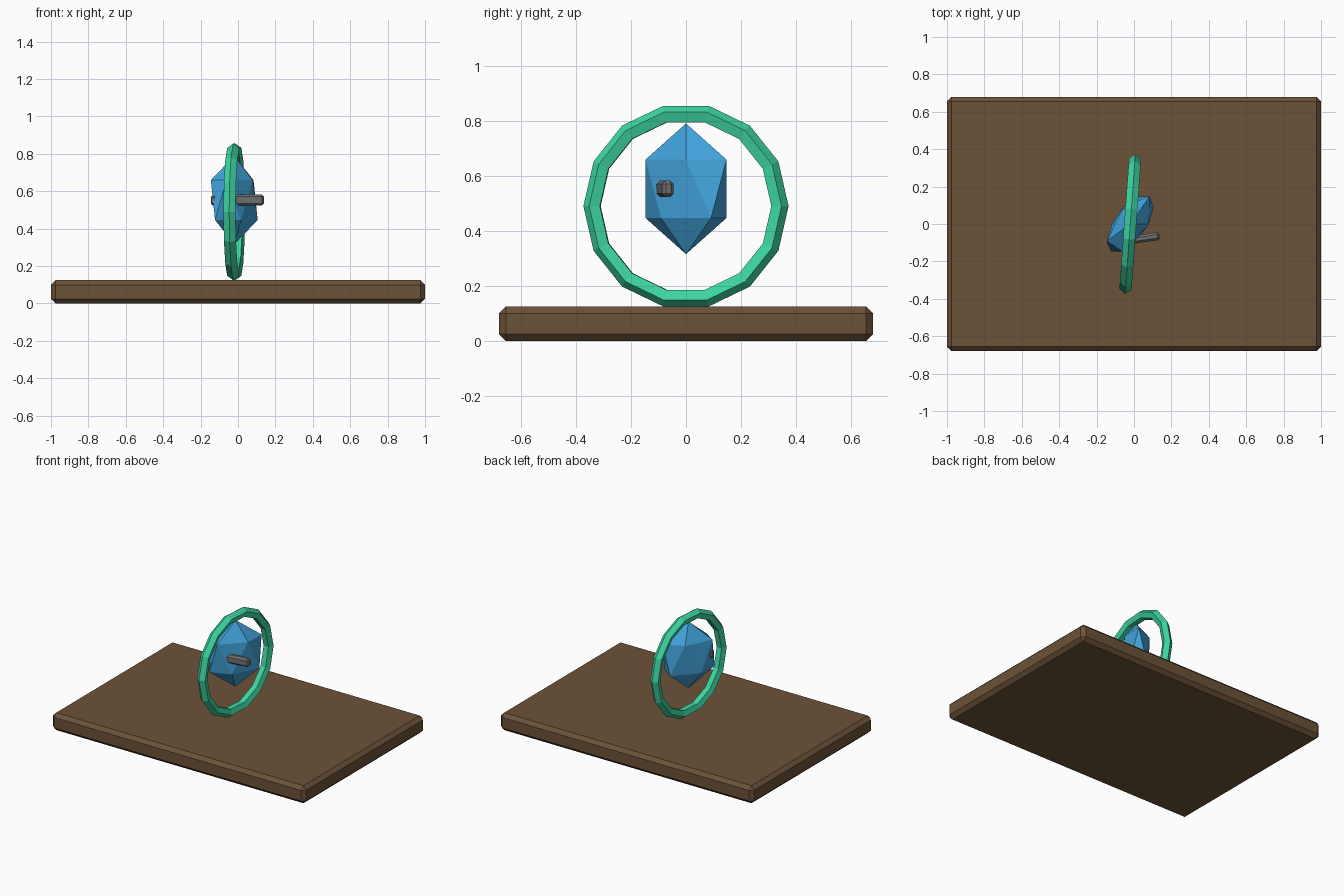
import bpy, bmesh, math
from mathutils import Matrix

if "Cube" in bpy.data.objects:
    bpy.data.objects.remove(bpy.data.objects["Cube"])


def material(name, rgb):
    m = bpy.data.materials.new(name)
    m.diffuse_color = (*rgb, 1)
    m.use_nodes = True
    m.node_tree.nodes["Principled BSDF"].inputs["Base Color"].default_value = m.diffuse_color
    return m


def add_object(name, bm, mat):
    bmesh.ops.recalc_face_normals(bm, faces=bm.faces)
    mesh = bpy.data.meshes.new(name)
    bm.to_mesh(mesh)
    bm.free()
    mesh.materials.append(mat)
    ob = bpy.data.objects.new(name, mesh)
    bpy.context.collection.objects.link(ob)
    return ob


def chamfered_box(name, size, loc, bevel, mat, turn=0):
    bm = bmesh.new()
    bmesh.ops.create_cube(bm, size=1, matrix=Matrix.Diagonal((*size, 1)))
    bmesh.ops.bevel(bm, geom=bm.edges[:], offset=bevel, segments=1, affect='EDGES')
    ob = add_object(name, bm, mat)
    ob.location = loc
    ob.rotation_euler.z = turn
    return ob


wood = material("brown wood", (0.150, 0.084, 0.040))
green = material("mint green", (0.048, 0.672, 0.360))
blue = material("crystal blue", (0.054, 0.366, 0.708))
grey = material("dark grey", (0.165, 0.165, 0.175))

# Board and short crossbar through the crystal
chamfered_box("base_board", (2, 1.36, 0.125), (0, 0, 0.0625), 0.025, wood)
chamfered_box("crossbar", (0.284, 0.042, 0.06), (-0.003, -0.084, 0.553), 0.012,
              grey, math.radians(8))

# Upright faceted ring, slightly turned
MAJOR, MINOR, R, r = 14, 5, 0.34, 0.034
bm = bmesh.new()
loops = []
for i in range(MAJOR):
    a = math.tau * i / MAJOR
    loop = []
    for j in range(MINOR):
        b = math.tau * j / MINOR
        d = R + r * math.cos(b)
        loop.append(bm.verts.new((r * math.sin(b), d * math.cos(a), d * math.sin(a))))
    loops.append(loop)
for i in range(MAJOR):
    p, q = loops[i], loops[(i + 1) % MAJOR]
    for j in range(MINOR):
        k = (j + 1) % MINOR
        bm.faces.new((p[j], p[k], q[k], q[j]))
ring = add_object("ring", bm, green)
ring.location = (-0.02, 0, 0.49)
ring.rotation_euler.z = math.radians(-4.2)

# Crystal: stretched and skewed icosahedron
bm = bmesh.new()
bmesh.ops.create_icosphere(bm, subdivisions=1, radius=1)
bmesh.ops.transform(bm, verts=bm.verts, matrix=Matrix((
    (0.111, 0.085, 0, 0), (0, 0.173, 0, 0), (0, 0, 0.2375, 0), (0, 0, 0, 1))))
crystal = add_object("crystal", bm, blue)
crystal.location = (-0.02, 0, 0.553)
